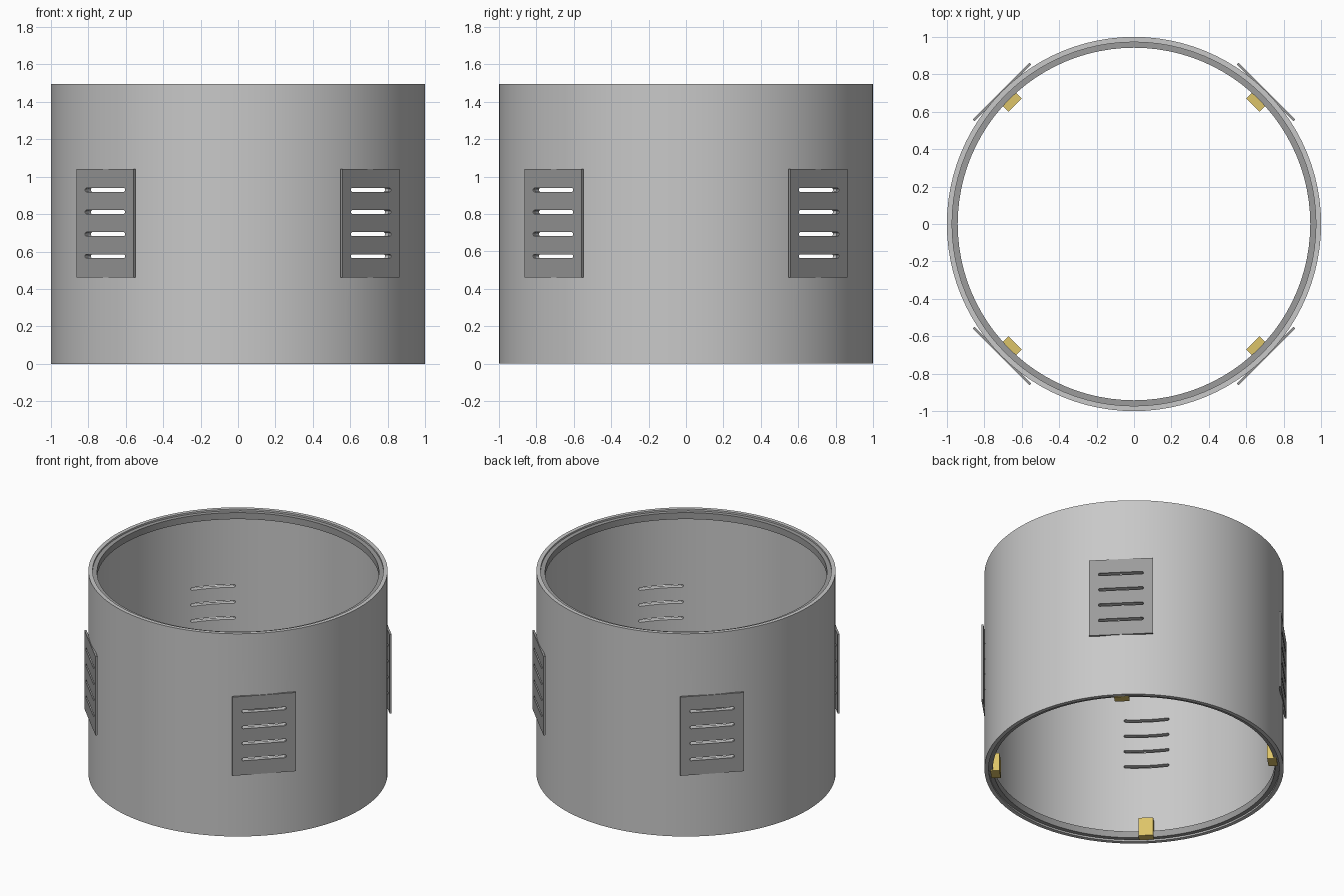
import bpy, bmesh, math
from mathutils import Matrix, Vector

cube = bpy.data.objects.get("Cube")
if cube:
    bpy.data.objects.remove(cube, do_unlink=True)

HEIGHT = 1.495
SEGMENTS = 96
CORNERS = {"back_left": 45, "back_right": 135, "front_right": 225, "front_left": 315}


def material(name, rgb):
    mat = bpy.data.materials.new(name)
    mat.use_nodes = True
    mat.diffuse_color = (*rgb, 1)
    mat.node_tree.nodes["Principled BSDF"].inputs["Base Color"].default_value = (*rgb, 1)
    return mat


light_grey = material("light grey", (0.58, 0.58, 0.58))
mid_grey = material("mid grey", (0.33, 0.33, 0.33))
yellow = material("yellow", (0.72, 0.55, 0.14))


def make_object(name, bm, mat=None):
    bmesh.ops.recalc_face_normals(bm, faces=bm.faces)
    mesh = bpy.data.meshes.new(name)
    bm.to_mesh(mesh)
    bm.free()
    obj = bpy.data.objects.new(name, mesh)
    bpy.context.collection.objects.link(obj)
    if mat:
        mesh.materials.append(mat)
    return obj


def activate(obj):
    bpy.ops.object.select_all(action='DESELECT')
    obj.select_set(True)
    bpy.context.view_layer.objects.active = obj


def smooth(obj):
    activate(obj)
    bpy.ops.object.shade_smooth_by_angle(angle=math.radians(30))


def tube(name, inner, outer, low, high, mat):
    """Spin a rectangular section round the z axis."""
    bm = bmesh.new()
    section = [(inner, low), (outer, low), (outer, high), (inner, high)]
    rings = []
    for r, z in section:
        rings.append([bm.verts.new((r * math.cos(a), r * math.sin(a), z))
                      for a in (math.tau * i / SEGMENTS for i in range(SEGMENTS))])
    for k in range(4):
        a, b = rings[k], rings[(k + 1) % 4]
        for i in range(SEGMENTS):
            j = (i + 1) % SEGMENTS
            bm.faces.new((a[i], a[j], b[j], b[i]))
    return make_object(name, bm, mat)


def placed_box(name, angle, radii, width, heights, mat):
    """Box whose depth points outward at the given angle."""
    bm = bmesh.new()
    size = Vector((radii[1] - radii[0], width, heights[1] - heights[0]))
    centre = Vector((sum(radii) / 2, 0, sum(heights) / 2))
    turn = Matrix.Rotation(math.radians(angle), 4, 'Z')
    bmesh.ops.create_cube(bm, size=1, matrix=turn @ Matrix.Translation(centre)
                          @ Matrix.Diagonal((*size, 1)))
    return make_object(name, bm, mat)


def slot_cutter():
    """Round-ended bars, four at each corner."""
    bm = bmesh.new()
    half, radius = 0.142, 0.01
    for angle in CORNERS.values():
        turn = Matrix.Rotation(math.radians(angle), 4, 'Z')
        for row in range(4):
            z = 0.575 + row * 0.118
            outline = []
            for side in (1, -1):
                for i in range(7):
                    t = math.pi * i / 6
                    outline.append((side * (half + radius * math.sin(t)),
                                    z + side * radius * math.cos(t)))
            ends = [[bm.verts.new(turn @ Vector((r, y, h))) for y, h in outline]
                    for r in (0.9, 1.1)]
            count = len(outline)
            bm.faces.new(ends[0])
            bm.faces.new(ends[1][::-1])
            for i in range(count):
                j = (i + 1) % count
                bm.faces.new((ends[0][i], ends[1][i], ends[1][j], ends[0][j]))
    return make_object("slot_cutter", bm)


def cut(obj, cutter):
    mod = obj.modifiers.new("slots", 'BOOLEAN')
    mod.operation = 'DIFFERENCE'
    mod.solver = 'EXACT'
    mod.object = cutter
    activate(obj)
    bpy.ops.object.modifier_apply(modifier=mod.name)


cutter = slot_cutter()
cutter.hide_render = True

# Outer shell with vent slots
shell = tube("shell_wall", 0.972, 1.0, 0, HEIGHT, light_grey)
cut(shell, cutter)
smooth(shell)

# Inner lips just inside both rims
smooth(tube("bottom_lip", 0.942, 0.973, 0.012, 0.06, mid_grey))
smooth(tube("top_lip", 0.942, 0.973, HEIGHT - 0.06, HEIGHT - 0.012, mid_grey))

# Vent panels and locating blocks at the four diagonals
for corner, angle in CORNERS.items():
    panel = placed_box(corner + "_vent_panel", angle, (0.991, 1.005), 0.43, (0.46, 1.04), mid_grey)
    cut(panel, cutter)
    placed_box(corner + "_block", angle, (0.898, 0.96), 0.1, (0.004, 0.14), yellow)

bpy.data.objects.remove(cutter, do_unlink=True)
